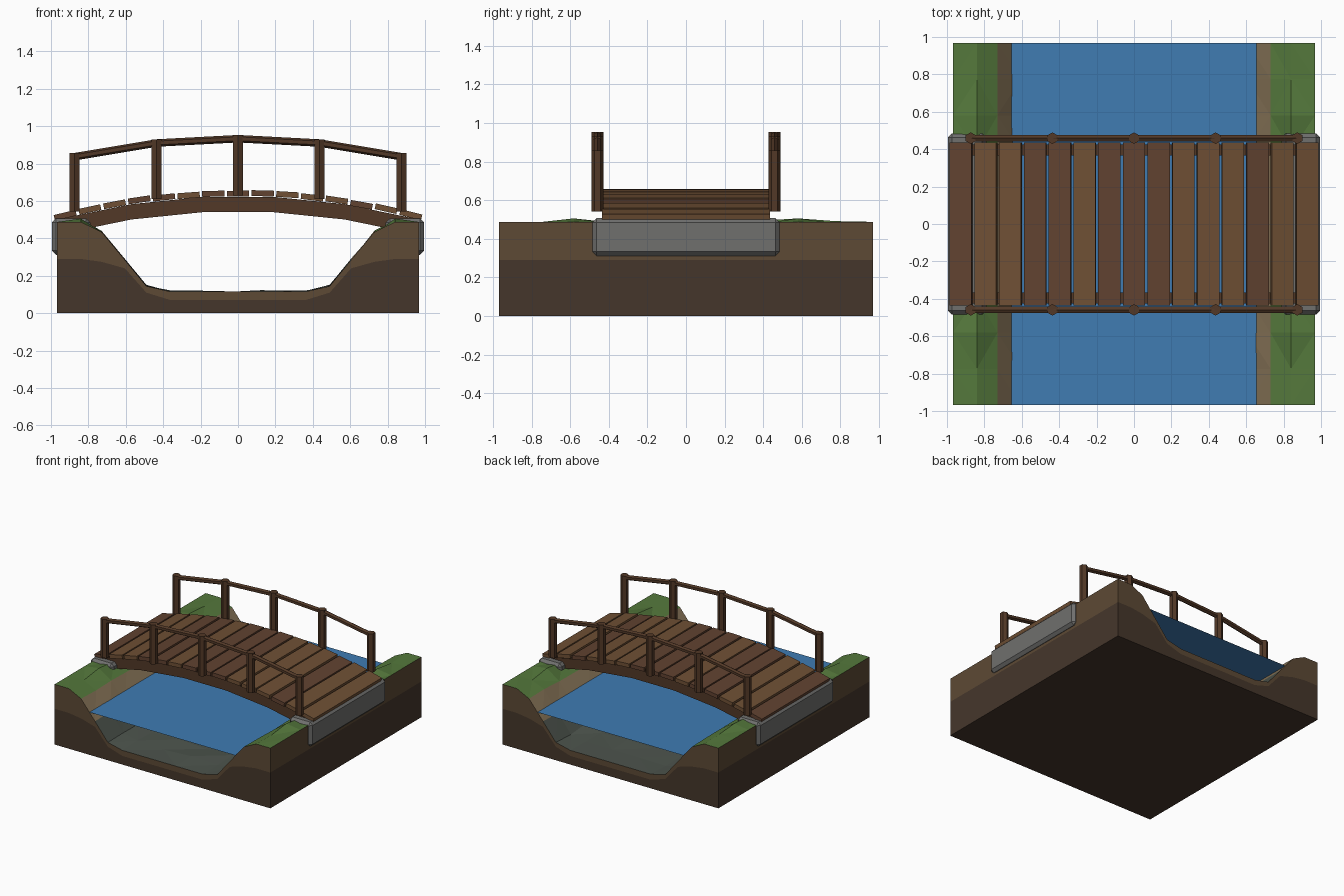
import bpy, bmesh, math, random
from mathutils import Vector

if "Cube" in bpy.data.objects:
    bpy.data.objects.remove(bpy.data.objects["Cube"])

random.seed(4)


def material(name, r, g, b):
    m = bpy.data.materials.new(name)
    m.diffuse_color = (r, g, b, 1)
    m.use_nodes = True
    m.node_tree.nodes["Principled BSDF"].inputs["Base Color"].default_value = m.diffuse_color
    return m


GRASS = material("grass", 0.09, 0.19, 0.045)
SAND = material("sand", 0.25, 0.18, 0.10)
BED = material("river bed", 0.075, 0.09, 0.075)
SOIL = material("soil", 0.11, 0.068, 0.035)
DEEP = material("deep soil", 0.06, 0.037, 0.024)
WATER = material("water", 0.05, 0.20, 0.45)
STONE = material("stone", 0.16, 0.16, 0.155)
PLANKS = [material("plank light", 0.16, 0.08, 0.035),
          material("plank dark", 0.12, 0.055, 0.03)]
WOOD = material("dark wood", 0.085, 0.04, 0.02)


def finish(bm, name, *mats):
    bmesh.ops.recalc_face_normals(bm, faces=bm.faces)
    me = bpy.data.meshes.new(name)
    bm.to_mesh(me)
    bm.free()
    for m in mats:
        me.materials.append(m)
    ob = bpy.data.objects.new(name, me)
    bpy.context.collection.objects.link(ob)
    return ob


def box(name, centre, size, mat, pitch=0, bevel=0.0):
    bm = bmesh.new()
    bmesh.ops.create_cube(bm, size=1)
    bmesh.ops.scale(bm, vec=size, verts=bm.verts)
    if bevel:
        bmesh.ops.bevel(bm, geom=bm.edges[:], offset=bevel, segments=1, affect='EDGES')
    ob = finish(bm, name, mat)
    ob.location = centre
    ob.rotation_euler.y = pitch
    return ob


def rod(name, a, b, radius, mat):
    # six-sided rod from a to b
    a, b = Vector(a), Vector(b)
    bm = bmesh.new()
    bmesh.ops.create_cone(bm, cap_ends=True, segments=6, radius1=radius,
                          radius2=radius, depth=(b - a).length)
    ob = finish(bm, name, mat)
    ob.location = (a + b) / 2
    ob.rotation_euler = (b - a).to_track_quat('Z', 'Y').to_euler()
    return ob


# terrain block: half profile of x, surface height, deep soil height
half = [(0.12, 0.115, 0.07), (0.36, 0.115, 0.07), (0.49, 0.145, 0.11),
        (0.605, 0.285, 0.24), (0.73, 0.435, 0.275), (0.84, 0.488, 0.29),
        (0.968, 0.488, 0.29)]
profile = [(-x, t, d) for x, t, d in reversed(half)] + half
E = 0.968
ys = [-E + 2 * E * j / 10 for j in range(11)]
bm = bmesh.new()
grid, mids, lows = {}, {}, {}
nx, ny = len(profile), len(ys)
for i, (x, top, deep) in enumerate(profile):
    for j, y in enumerate(ys):
        rim = i in (0, nx - 1) or j in (0, ny - 1)
        z = top if rim else top + random.uniform(-0.01, 0.008)
        if i in (1, nx - 2) and j in (2, ny - 3):
            z = top + 0.018
        grid[i, j] = bm.verts.new((x, y, z))
        if rim:
            mids[i, j] = bm.verts.new((x, y, deep))
            lows[i, j] = bm.verts.new((x, y, 0))
surface = []
for i in range(nx - 1):
    cx = abs(profile[i][0] + profile[i + 1][0]) / 2
    for j in range(ny - 1):
        f = bm.faces.new([grid[i, j], grid[i + 1, j], grid[i + 1, j + 1], grid[i, j + 1]])
        f.material_index = 0 if cx > 0.73 else 1 if cx > 0.6 else 2
        surface.append(f)
bmesh.ops.triangulate(bm, faces=surface)
loop = ([(i, 0) for i in range(nx)] + [(nx - 1, j) for j in range(1, ny)]
        + [(i, ny - 1) for i in range(nx - 2, -1, -1)]
        + [(0, j) for j in range(ny - 2, 0, -1)])
for a, b in zip(loop, loop[1:] + loop[:1]):
    bm.faces.new([mids[a], mids[b], grid[b], grid[a]]).material_index = 3
    bm.faces.new([lows[a], lows[b], mids[b], mids[a]]).material_index = 4
bm.faces.new([lows[k] for k in reversed(loop)]).material_index = 4
finish(bm, "river_banks", GRASS, SAND, BED, SOIL, DEEP)

# water sheet
bm = bmesh.new()
bm.faces.new([bm.verts.new((x, y, 0.345)) for x, y in
              ((-0.655, -E), (0.655, -E), (0.655, E), (-0.655, E))])
finish(bm, "water", WATER)

# stone abutments
for s in (-1, 1):
    box("abutment", (s * 0.892, 0, 0.41), (0.205, 0.97, 0.195), STONE, 0, 0.022)


def arch(x):
    return 0.641 - 0.135 * x * x


# arched deck planks
for k in range(15):
    x = (k - 7) * 0.132
    pitch = math.atan(0.27 * x) + random.uniform(-0.015, 0.015)
    box("plank", (x, 0, arch(x) + random.uniform(-0.003, 0.003)),
        (0.119, 0.87, 0.031), PLANKS[random.random() < 0.5], pitch)

# faceted arched beams under the deck
for s in (-1, 1):
    bm = bmesh.new()
    xs = [-0.95 + 0.38 * k for k in range(6)]
    outline = ([(x, arch(x) - 0.014) for x in xs]
               + [(x, arch(x) - 0.096) for x in reversed(xs)])
    sides = [[bm.verts.new((x, s * y, z)) for x, z in outline] for y in (0.365, 0.425)]
    n = len(outline)
    for v in sides:
        for k in range(5):
            bm.faces.new([v[k], v[k + 1], v[n - 2 - k], v[n - 1 - k]])
    for k in range(n):
        m = (k + 1) % n
        bm.faces.new([sides[0][k], sides[0][m], sides[1][m], sides[1][k]])
    finish(bm, "arch_beam", WOOD)

# posts and handrails
posts = [(-0.873, 0.543, 0.857), (-0.436, 0.61, 0.93), (0, 0.63, 0.953),
         (0.436, 0.61, 0.93), (0.873, 0.543, 0.857)]
for s in (-1, 1):
    y = s * 0.459
    for x, low, high in posts:
        rod("rail_post", (x, y, low), (x, y, high), 0.031, WOOD)
    for a, b in zip(posts, posts[1:]):
        rod("handrail", (a[0], y, a[2] - 0.02), (b[0], y, b[2] - 0.02), 0.02, WOOD)
